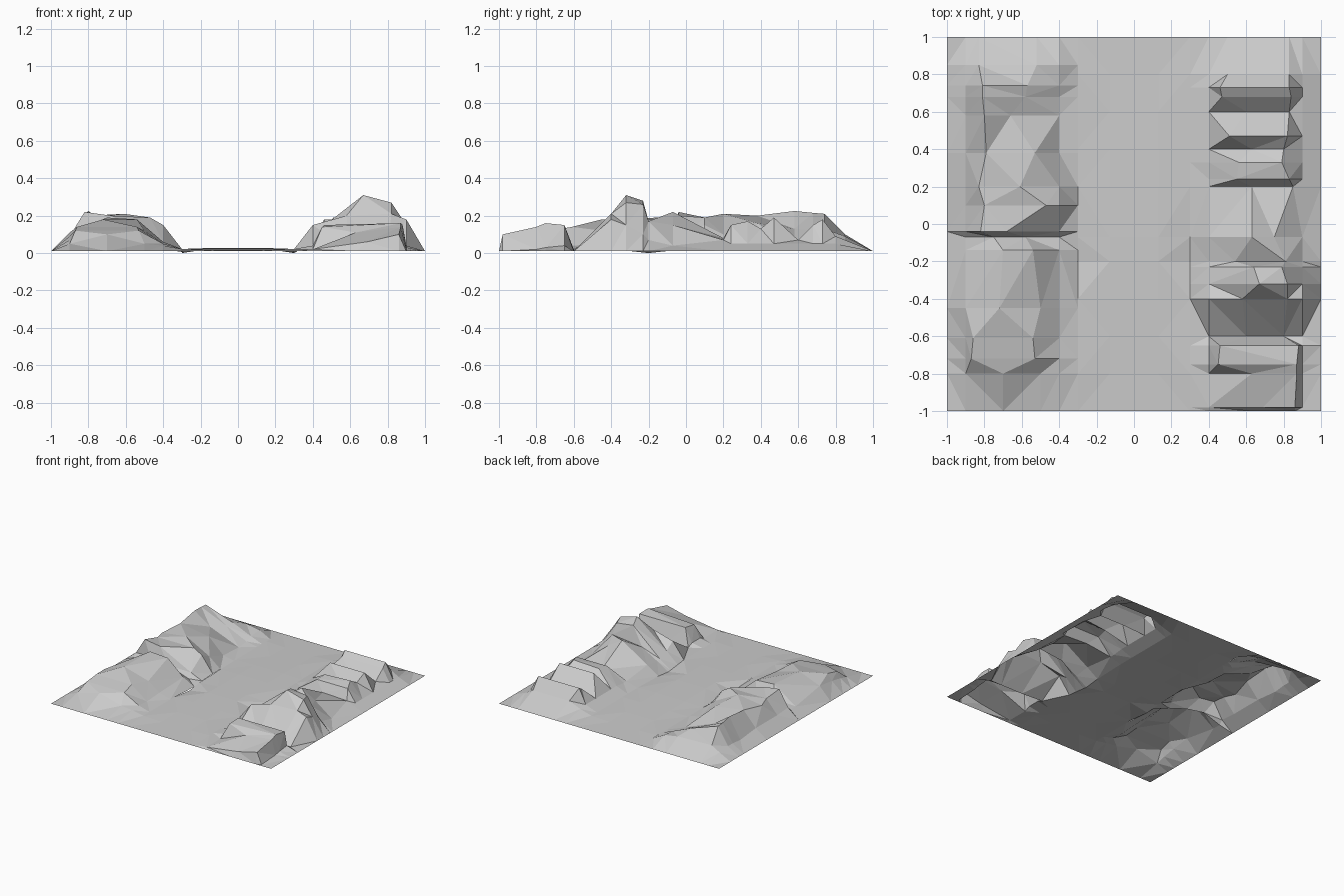
import bpy, bmesh, math


def floor_edge(y):
    """Height where floor and ridges meet; flat at both ends, with a small dip in the middle."""
    t = min(1, (1 - abs(y)) / 0.2)
    return 0.01 + 0.012 * t - 0.022 * max(0, 1 - abs(y + 0.2) / 0.2)


def loft(name, rows):
    """Skin a sheet through rows of points; rows run front to back, points left to right."""
    bm = bmesh.new()
    vs = [[bm.verts.new(p) for p in r] for r in rows]
    for a, b in zip(vs, vs[1:]):
        for i in range(len(a) - 1):
            bm.faces.new((a[i], a[i + 1], b[i + 1], b[i]))
    bmesh.ops.triangulate(bm, faces=bm.faces[:], quad_method='SHORT_EDGE')
    me = bpy.data.meshes.new(name)
    bm.to_mesh(me)
    bm.free()
    ob = bpy.data.objects.new(name, me)
    bpy.context.collection.objects.link(ob)
    return ob


def ridge(name, side, profiles):
    """Each profile: y, inner foot z, inner top x z, outer top x z, outer foot z."""
    rows = []
    for y, z4, xa, za, xb, zb, z9 in profiles:
        pts = [(0.3, floor_edge(y)), (0.4, z4), (xa, za), (xb, zb), (0.9, z9), (1, 0.01)]
        row = [(side * x, y, z) for x, z in pts]
        rows.append(row if side > 0 else row[::-1])
    return loft(name, rows)


# valley floor, slightly crowned
xs = [-0.3, -0.13, 0, 0.13, 0.3]
ys = [-1, -0.8, -0.6, -0.4, -0.2, -0.07, 0.2, 0.4, 0.6, 0.8, 1]
loft("valley_floor", [[(x, y, floor_edge(y) if abs(x) == 0.3
                        else 0.01 + 0.018 * math.cos(y * math.pi / 2)) for x in xs] for y in ys])

# right rocky ridge
ridge("right_ridge", 1, [
    (-1.00, .01, .63, .01, .86, .01, .01),
    (-.98, .02, .69, .06, .86, .10, .01),
    (-.80, .02, .63, .11, .87, .14, .02),
    (-.75, .04, .45, .14, .87, .16, .03),
    (-.65, .04, .46, .15, .88, .15, .04),
    (-.60, .02, .60, .01, .80, .01, .01),
    (-.40, .15, .58, .20, .82, .21, .18),
    (-.32, .10, .67, .31, .82, .27, .15),
    (-.23, .07, .64, .28, .79, .26, .10),
    (-.20, .06, .54, .14, .81, .17, .07),
    (-.07, .08, .63, .22, .75, .15, .04),
    (.20, .05, .63, .08, .85, .07, .05),
    (.24, .05, .55, .15, .83, .15, .05),
    (.33, .06, .56, .16, .79, .17, .05),
    (.40, .06, .63, .11, .80, .13, .05),
    (.47, .06, .51, .19, .82, .19, .05),
    (.60, .06, .60, .07, .83, .07, .05),
    (.68, .06, .47, .15, .84, .15, .05),
    (.73, .06, .46, .18, .83, .18, .05),
    (.80, .05, .50, .09, .83, .09, .05),
    (1.0, .01, .50, .01, .83, .01, .01)])

# left rocky ridge
ridge("left_ridge", -1, [
    (-1.0, .01, .50, .01, .70, .01, .01),
    (-.80, .04, .50, .05, .70, .10, .05),
    (-.72, .05, .53, .12, .87, .12, .07),
    (-.61, .04, .54, .14, .86, .14, .09),
    (-.45, .05, .50, .12, .72, .18, .11),
    (-.14, .06, .54, .18, .70, .19, .06),
    (-.07, .02, .58, .08, .75, .11, .06),
    (-.04, .06, .68, .20, .82, .22, .09),
    (.10, .15, .47, .19, .80, .19, .08),
    (.20, .10, .61, .21, .83, .18, .08),
    (.38, .04, .53, .16, .79, .20, .08),
    (.58, .03, .66, .13, .80, .225, .06),
    (.68, .04, .58, .12, .81, .215, .07),
    (.74, .06, .57, .13, .81, .21, .07),
    (.85, .07, .52, .09, .83, .10, .06),
    (1.0, .01, .52, .01, .83, .01, .01)])
